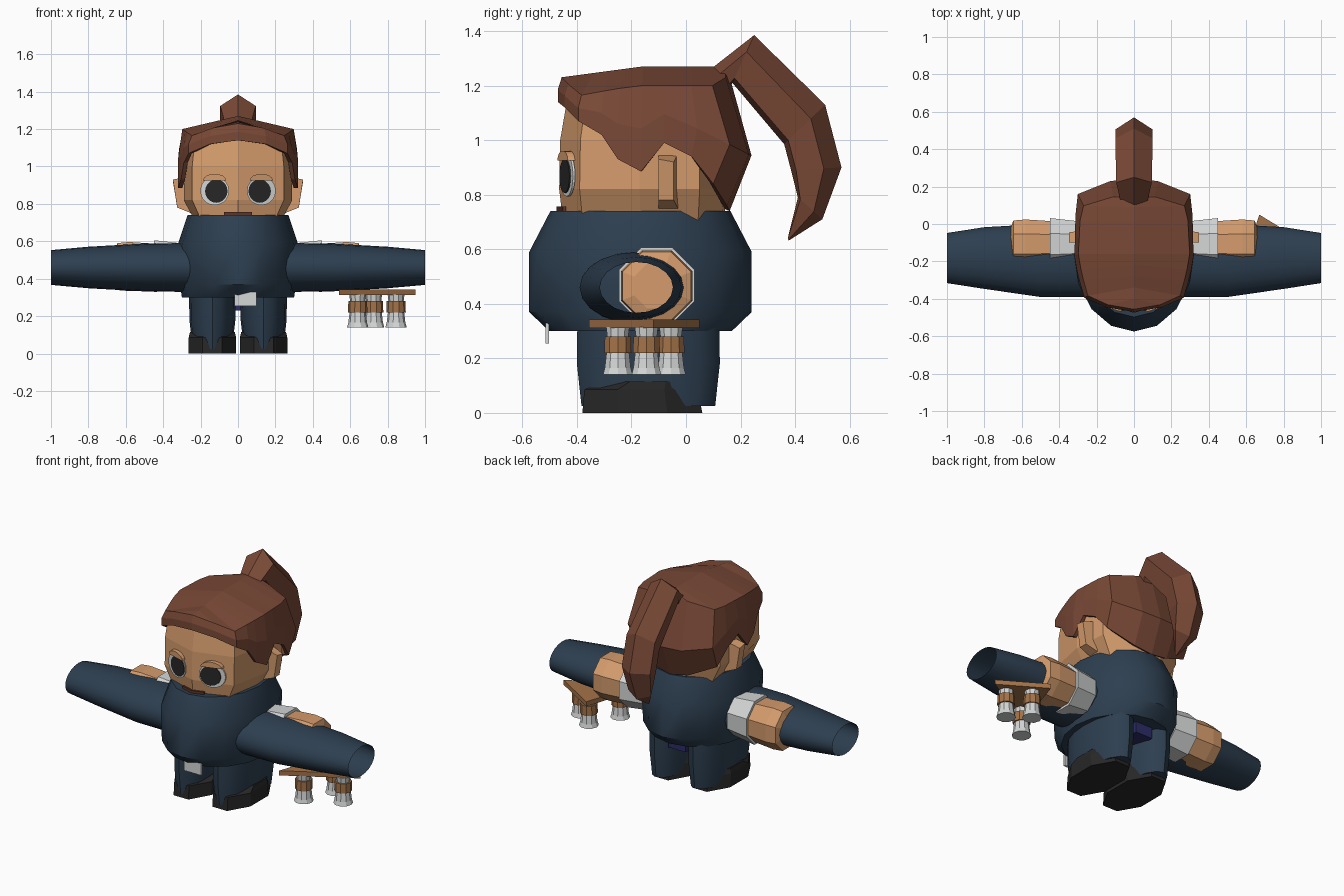
import bpy, bmesh, math
from mathutils import Vector

cube = bpy.data.objects.get("Cube")
if cube:
    bpy.data.objects.remove(cube)


def material(name, r, g, b):
    m = bpy.data.materials.new(name)
    m.use_nodes = True
    m.diffuse_color = (r, g, b, 1)
    m.node_tree.nodes["Principled BSDF"].inputs["Base Color"].default_value = (r, g, b, 1)
    return m


navy = material("navy cloth", .026, .049, .08)
brown = material("brown hair", .19, .066, .037)
skin = material("skin", .66, .33, .15)
white = material("light grey", .66, .67, .67)
black = material("black", .02, .02, .02)
wood = material("wood", .37, .17, .065)
lips = material("dark brown", .11, .035, .02)
indigo = material("indigo", .025, .025, .14)


def make(name, verts, faces, mat, smooth=False):
    mesh = bpy.data.meshes.new(name)
    mesh.from_pydata([tuple(v) for v in verts], [], faces)
    bm = bmesh.new()
    bm.from_mesh(mesh)
    bmesh.ops.remove_doubles(bm, verts=bm.verts, dist=.0005)
    bmesh.ops.recalc_face_normals(bm, faces=bm.faces)
    bm.to_mesh(mesh)
    bm.free()
    mesh.materials.append(mat)
    obj = bpy.data.objects.new(name, mesh)
    bpy.context.collection.objects.link(obj)
    if smooth:
        bpy.ops.object.select_all(action='DESELECT')
        obj.select_set(True)
        bpy.context.view_layer.objects.active = obj
        bpy.ops.object.shade_smooth_by_angle(angle=math.radians(35))
    return obj


def loft(name, rings, mat, caps=True, smooth=False):
    n = len(rings[0])
    verts = [p for ring in rings for p in ring]
    faces = [(k * n + i, k * n + (i + 1) % n, (k + 1) * n + (i + 1) % n, (k + 1) * n + i)
             for k in range(len(rings) - 1) for i in range(n)]
    if caps:
        faces += [tuple(range(n)), tuple(range(len(verts) - n, len(verts)))]
    return make(name, verts, faces, mat, smooth)


def oval(n, ra, rb, turn=0.0):
    return [(ra * math.cos(math.tau * (i + turn) / n), rb * math.sin(math.tau * (i + turn) / n))
            for i in range(n)]


def flat_ring(cx, cy, z, rx, ry, n=16, turn=0.0):
    return [(cx + a, cy + b, z) for a, b in oval(n, rx, ry, turn)]


def side_ring(x, cy, cz, ry, rz, n=20, turn=0.0):
    return [(x, cy + a, cz + b) for a, b in oval(n, ry, rz, turn)]


def box(name, lo, hi, mat):
    rings = [[(lo[0], lo[1], z), (hi[0], lo[1], z), (hi[0], hi[1], z), (lo[0], hi[1], z)]
             for z in (lo[2], hi[2])]
    return loft(name, rings, mat)


# Torso
loft("torso", [flat_ring(0, -.167, z, rx, ry) for z, rx, ry in
               ((.3, .3, .335), (.37, .31, .408), (.59, .32, .408), (.74, .27, .33))],
     navy, smooth=True)
box("hip_block", (-.06, -.08, .23), (.06, .09, .32), indigo)
box("belt_tag", (-.02, -.515, .255), (.1, -.503, .33), white)

for s, side in ((1, "left"), (-1, "right")):
    # Legs and shoes
    loft(side + "_leg", [flat_ring(s * .137, -.138, z, rx, ry) for z, rx, ry in
                         ((.025, .105, .245), (.18, .123, .262), (.36, .125, .26))],
         navy, smooth=True)
    loft(side + "_shoe", [flat_ring(s * .137, cy, z, rx, ry, 8, .5) for z, cy, rx, ry in
                          ((0, -.16, .137, .238), (.085, -.165, .137, .225), (.115, -.14, .13, .17))],
         black)
    # Open sleeves with cuffs and hands inside
    loft(side + "_sleeve", [side_ring(s * x, cy, .46, ry, rz) for x, cy, ry, rz in
                            ((.22, -.19, .2, .131), (.5, -.195, .195, .128),
                             (.8, -.182, .165, .111), (1, -.182, .134, .093))],
         navy, caps=False, smooth=True)
    loft(side + "_cuff", [side_ring(s * x, -.107, .467, r, r, 8, .5) for x, r in
                          ((.3, .132), (.45, .15), (.45, .12))], white)
    loft(side + "_hand", [side_ring(s * x, -.107, .465, r, r, 8, .5) for x, r in
                          ((.44, .132), (.58, .142), (.645, .136), (.66, .09))], skin)
    # Ears
    ear = [[(s * x0, -.1, .75), (s * x0, -.03, .75), (s * x0, -.03, .95), (s * x0, -.1, .95)]
           for x0 in (.25,)]
    ear.append([(s * .325, -.1, .78), (s * .325, -.045, .78), (s * .348, -.045, .92), (s * .348, -.1, .93)])
    loft(side + "_ear", ear, skin)


# Head
def mirrored(half):
    return half + [(-x, *rest) for x, *rest in reversed(half) if x > 0]


plan = mirrored([(0, -.465), (.245, -.39), (.29, -.17), (.275, .05), (.1, .14), (0, .15)])
loft("head", [[(x * k, (y + .1) * d - .1, z) for x, y in plan] for z, k, d in
              ((.7, .78, .96), (.82, 1, 1), (1, 1, .99), (1.17, .93, .91))], skin)


# Face plates follow the slanted sides of the face
def face_plate(name, outline, lift, depth, mat):
    rings = [[(x, -.465 + .31 * abs(x) - d, z) for x, z in outline] for d in (lift, lift + depth)]
    return loft(name, rings, mat)


for s, side in ((1, "left"), (-1, "right")):
    def disc(cx, cz, rx, rz, n=20):
        return [(s * (cx + a), cz + b) for a, b in oval(n, rx, rz)]
    face_plate(side + "_eye", disc(.125, .87, .077, .077), .004, .008, white)
    face_plate(side + "_pupil", disc(.116, .868, .06, .062), .012, .005, black)
    lid = [(s * (.125 + .062 * math.cos(a)), .925 + .036 * math.sin(a))
           for a in [math.pi * i / 8 for i in range(9)]]
    face_plate(side + "_eyelid", lid, 0, .026, skin)
face_plate("mouth", [(-.075, .735), (0, .735), (.075, .735), (.075, .756), (0, .756), (-.075, .756)],
           -.002, .012, lips)

# Hair cap: columns of (x, y, top z, bottom z, bulge, ridge y), front to back
columns = mirrored([
    (0, -.47, 1.23, 1.14, 0, -.46), (.15, -.445, 1.205, 1.12, 0, -.4),
    (.265, -.395, 1.165, 1.07, 0, -.34), (.29, -.31, 1.18, 1.02, 0, -.28),
    (.305, -.25, 1.19, .93, 0, -.22), (.32, -.165, 1.2, .885, 0, -.16),
    (.315, -.08, 1.2, .99, 0, -.08), (.31, .02, 1.2, .94, .02, .02),
    (.29, .1, 1.2, .84, .06, .09), (.12, .15, 1.23, .76, .08, .14), (0, .16, 1.25, .74, .08, .15)])
ridge, top, mid, low = [], [], [], []
for x, y, zt, zb, bulge, ry in columns:
    ridge.append((0, ry, 1.23 + .04 * min(1, (ry + .46) / .3)))
    top.append((x * .93, y * .97, zt))
    mid.append((x * (1 + bulge * .6), y + bulge, .6 * zb + .4 * zt if bulge else (zb + zt) / 2))
    low.append((x, y, zb))
hair = loft("hair_cap", [ridge, top, mid, low], brown, caps=False)
shell = hair.modifiers.new("thickness", 'SOLIDIFY')
shell.thickness = .022
shell.offset = -1

# Ponytail: six-sided sections between an outer and an inner path
outer = [(.09, 1.26), (.25, 1.385), (.51, 1.13), (.57, .9), (.5, .71), (.377, .632)]
inner = [(.15, 1.18), (.17, 1.21), (.36, .985), (.385, .89), (.41, .79), (.373, .64)]
widths = [.07, .095, .1, .1, .08, .004]
sections = []
for (oy, oz), (iy, iz), w in zip(outer, inner, widths):
    o, i = Vector((0, oy, oz)), Vector((0, iy, iz))
    a, b = o.lerp(i, .35), o.lerp(i, .9)
    across = Vector((w, 0, 0))
    sections.append([o, a + across, b + across * .75, i, b - across * .75, a - across])
loft("ponytail", sections, brown)

# Hanging wooden tray with three jars
tray = [(.67, .05), (.95, -.12), (.54, -.355)]
loft("tray", [[(x, y, z) for x, y in tray] for z in (.312, .342)], wood)
for k, (x, y) in enumerate(((.64, -.25), (.845, -.145), (.725, -.055))):
    for part, mat, rows in (
            ("neck", white, ((.275, .04), (.315, .045))),
            ("band", wood, ((.22, .052), (.28, .05))),
            ("base", white, ((.14, .057), (.165, .05), (.225, .043)))):
        loft(f"jar_{part}_{k + 1}", [flat_ring(x, y, z, r, r, 10) for z, r in rows], mat)
